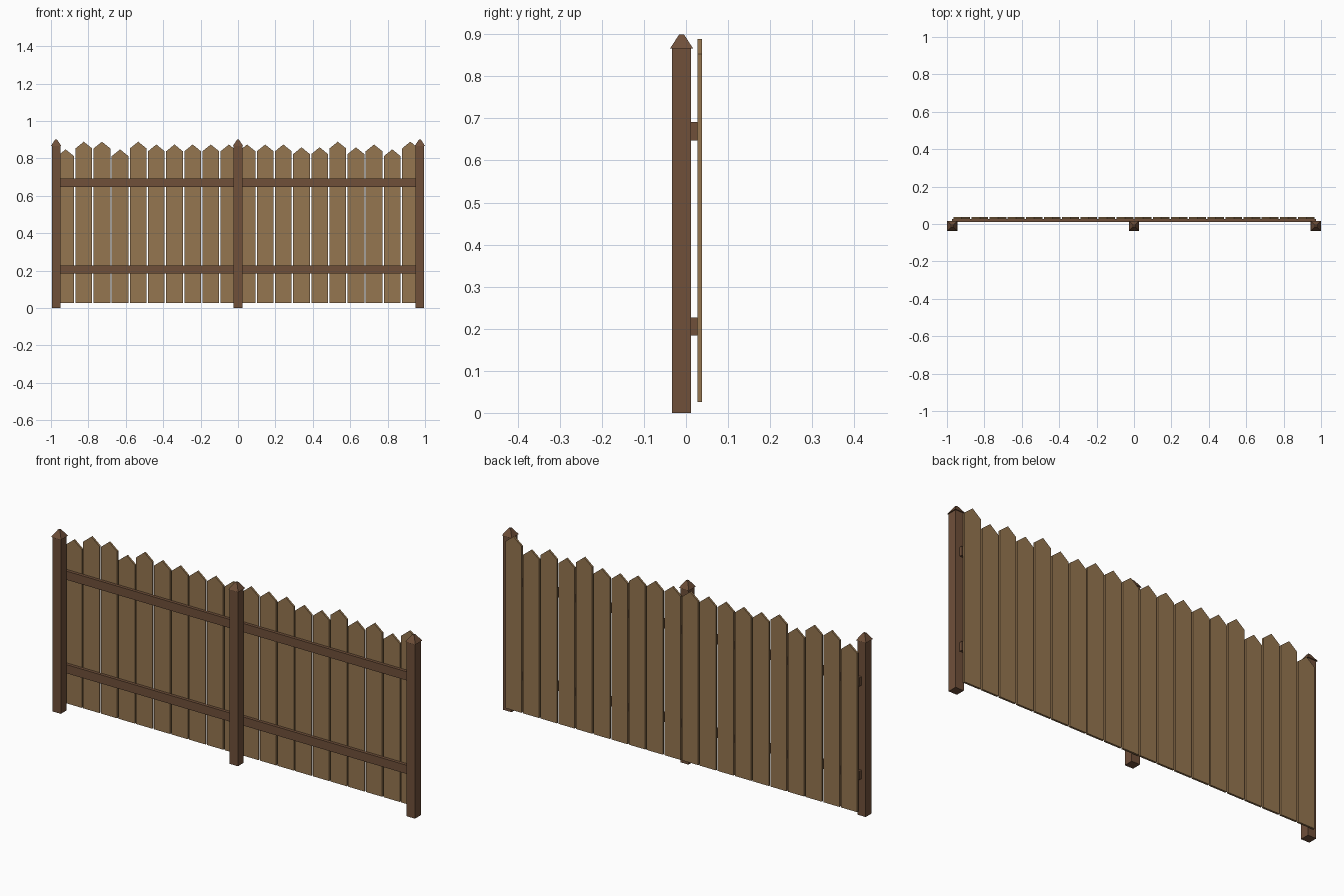
import bpy, bmesh, math

if "Cube" in bpy.data.objects:
    bpy.data.objects.remove(bpy.data.objects["Cube"])


def material(name, rgb):
    m = bpy.data.materials.new(name)
    m.diffuse_color = (*rgb, 1.0)
    m.use_nodes = True
    m.node_tree.nodes["Principled BSDF"].inputs["Base Color"].default_value = m.diffuse_color
    return m


dark_wood = material("dark brown wood", (0.16, 0.08, 0.042))
light_wood = material("tan wood", (0.30, 0.18, 0.08))


def finish(bm, name, mat):
    bmesh.ops.recalc_face_normals(bm, faces=bm.faces)
    me = bpy.data.meshes.new(name)
    bm.to_mesh(me)
    bm.free()
    me.materials.append(mat)
    ob = bpy.data.objects.new(name, me)
    bpy.context.collection.objects.link(ob)
    return ob


def box(name, lo, hi, mat):
    bm = bmesh.new()
    bmesh.ops.create_cube(bm, size=1)
    for v in bm.verts:
        v.co = [(a + b) / 2 + c * (b - a) for a, b, c in zip(lo, hi, v.co)]
    return finish(bm, name, mat)


def cap(name, x, y, z0, z1, w0, w1, mat):
    # truncated four-sided pyramid
    bm = bmesh.new()
    rings = [[bm.verts.new((x + sx * w / 2, y + sy * w / 2, z))
              for sx, sy in ((-1, -1), (1, -1), (1, 1), (-1, 1))]
             for w, z in ((w0, z0), (w1, z1))]
    for r in rings:
        bm.faces.new(r)
    for i in range(4):
        j = (i + 1) % 4
        bm.faces.new((rings[0][i], rings[0][j], rings[1][j], rings[1][i]))
    return finish(bm, name, mat)


def picket(name, x, tip, mat):
    # pointed board profile, extruded in depth
    w, y0, y1, z0, shoulder = 0.0445, 0.0275, 0.0375, 0.026, tip - 0.036
    bm = bmesh.new()
    face = bm.faces.new([bm.verts.new((x + px, y0, pz)) for px, pz in
                         ((-w, z0), (w, z0), (w, shoulder), (0, tip), (-w, shoulder))])
    ext = bmesh.ops.extrude_face_region(bm, geom=[face], use_keep_orig=True)
    for v in ext["geom"]:
        if isinstance(v, bmesh.types.BMVert):
            v.co.y = y1
    return finish(bm, name, mat)


# Posts with caps
PY, PW = -0.0105, 0.0455
for side, x in (("left", -0.9725), ("middle", 0.0), ("right", 0.9725)):
    h = PW / 2
    box(f"{side}_post", (x - h, PY - h, 0), (x + h, PY + h, 0.866), dark_wood)
    cap(f"{side}_post_cap", x, PY, 0.866, 0.9, 0.055, 0.011, dark_wood)

# Rails between posts and pickets
for label, z in (("lower", 0.184), ("upper", 0.648)):
    box(f"{label}_rail", (-0.9725, 0.012, z), (0.9725, 0.0277, z + 0.043), dark_wood)

# Pickets with uneven heights
L, M, H, T = 0.848, 0.859, 0.874, 0.889
tips = [L, T, T, L, T, H, H, H, H, H, H, H, H, M, M, T, M, H, L, T]
for i, tip in enumerate(tips):
    picket(f"picket_{i + 1}", (i - 9.5) * 0.097, tip, light_wood)
